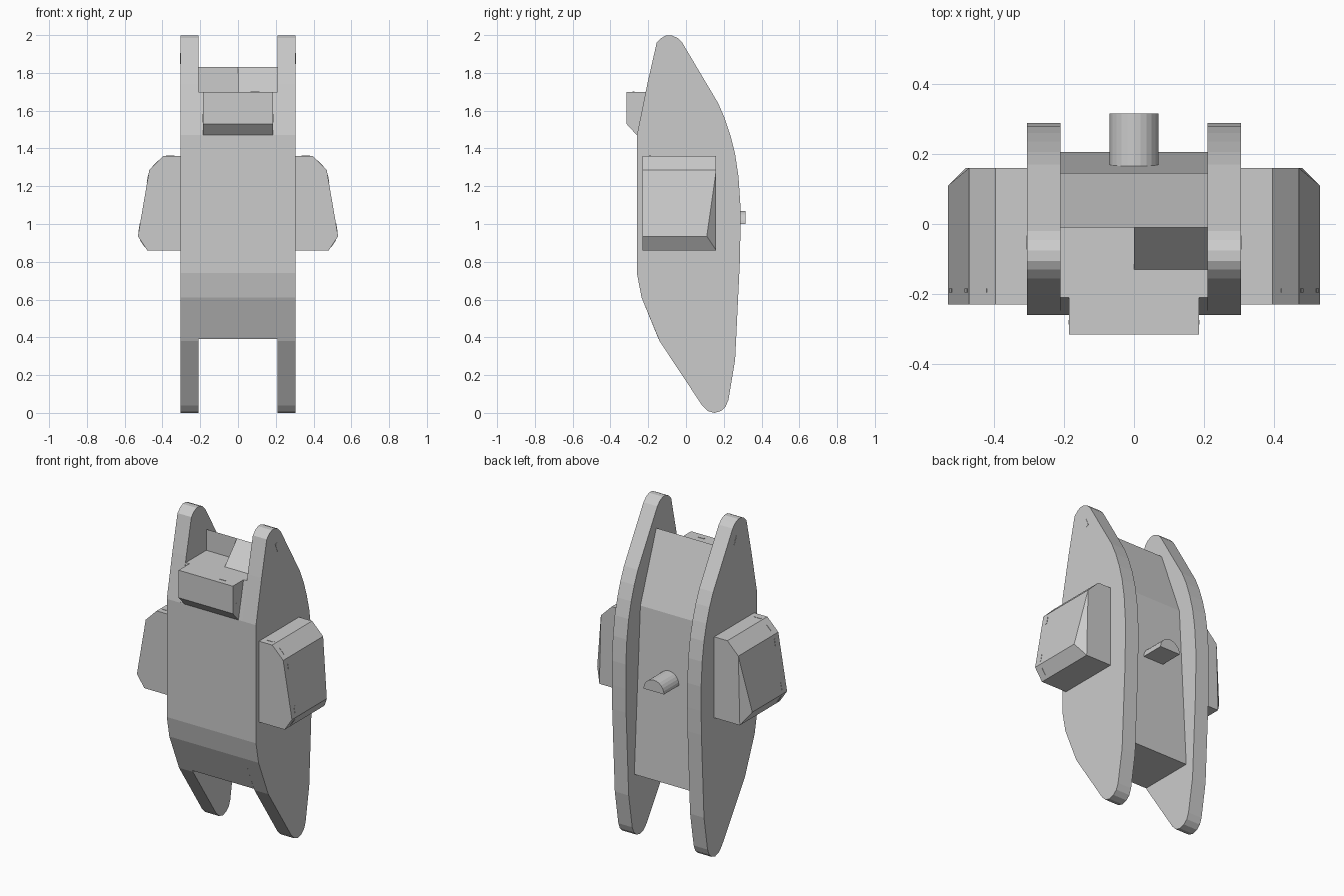
import bpy, bmesh
from math import sin, cos, pi, atan2
from mathutils import Matrix

if "Cube" in bpy.data.objects:
    bpy.data.objects.remove(bpy.data.objects["Cube"])


def prism(name, pts, a, b, axis='x'):
    """Extrude a 2D outline from a to b: (y, z) along x, or (x, z) along y."""
    place = (lambda p, t: (t, p[0], p[1])) if axis == 'x' else (lambda p, t: (p[0], t, p[1]))
    bm = bmesh.new()
    lo = [bm.verts.new(place(p, a)) for p in pts]
    hi = [bm.verts.new(place(p, b)) for p in pts]
    bm.faces.new(lo)
    bm.faces.new(hi)
    for i in range(len(pts)):
        j = (i + 1) % len(pts)
        bm.faces.new((lo[i], lo[j], hi[j], hi[i]))
    return finish(name, bm)


def finish(name, bm):
    bmesh.ops.recalc_face_normals(bm, faces=bm.faces)
    me = bpy.data.meshes.new(name)
    bm.to_mesh(me)
    bm.free()
    ob = bpy.data.objects.new(name, me)
    bpy.context.collection.objects.link(ob)
    return ob


def mirror(ob):
    ob.modifiers.new("mirror", 'MIRROR').use_axis[0] = True
    return ob


def slit(name, pos, size, angle=0, axis='Y'):
    """Thin vision slit lying on a surface."""
    bm = bmesh.new()
    bmesh.ops.create_cube(bm, size=1)
    m = Matrix.Translation(pos) @ Matrix.Rotation(angle, 4, axis) @ Matrix.Diagonal((*size, 1))
    bmesh.ops.transform(bm, matrix=m, verts=bm.verts)
    return finish(name, bm)


# Tall side plates with rounded tips
plate = [(-.205, 1.74), (-.155, 1.96), (-.13, 1.985), (-.105, 1.998), (-.075, 1.998),
         (-.045, 1.985), (-.02, 1.96), (.17, 1.64), (.205, 1.56), (.235, 1.47), (.26, 1.37),
         (.278, 1.25), (.288, 1.1), (.288, .95), (.285, .8), (.26, .28), (.225, .07),
         (.21, .033), (.185, .01), (.15, 0), (.115, .01), (.085, .04),
         (-.14, .38), (-.235, .61), (-.26, .74), (-.26, 1.47)]
mirror(prism("side_plate", plate, .21, .305))

# Hull between the plates
hull = [(-.26, .74), (-.26, 1.47), (-.21, 1.70), (-.01, 1.70), (-.01, 1.83),
        (.145, 1.41), (.205, .39), (-.145, .39), (-.235, .61)]
prism("hull", hull, -.21, .21)

# Ramp on one half of the cabin roof
prism("roof_ramp", [(-.13, 1.70), (-.01, 1.70), (-.01, 1.83)], 0, .21)

# Projecting front cabin
prism("front_cabin", [(-.315, 1.53), (-.315, 1.70), (-.2, 1.70), (-.2, 1.47), (-.26, 1.47)], -.185, .185)

# Side gun housings, rear outer corner cut back
outline = [(.305, 1.36), (.395, 1.36), (.47, 1.285), (.53, .935), (.48, .86), (.305, .86)]
bm = bmesh.new()
front = [bm.verts.new((x, -.23, z)) for x, z in outline]
back = [bm.verts.new((x, .11 if x == .53 else .16, z)) for x, z in outline]
bm.faces.new(front)
bm.faces.new(back[:3] + back[4:])
bm.faces.new(back[2:5])
for i in range(6):
    j = (i + 1) % 6
    bm.faces.new((front[i], front[j], back[j], back[i]))
mirror(finish("side_housing", bm))

# Half-round hood on the back
arc = [(.07 * cos(i * pi / 12), 1.0 + .07 * sin(i * pi / 12)) for i in range(13)]
prism("rear_hood", arc, .16, .315, 'y')

# Vision slits on the housings: x, z, length, and the slope of each face
slope = atan2(.345, .06)
for x, z, length, ang in ((.358, 1.36, .045, 0), (.435, 1.32, .045, pi / 4),
                          (.478, 1.238, .045, slope), (.522, .98, .045, slope),
                          (.505, .8975, .045, -atan2(.075, .05) + pi)):
    mirror(slit("housing_slit", (x, -.19, z), (length, .012, .004), ang))

# Slits on the cabin and marks near the plate tips
slit("cabin_roof_slit", (.09, -.277, 1.70), (.045, .01, .004))
mirror(slit("cabin_side_slit", (.185, -.28, 1.56), (.004, .012, .045)))
mirror(slit("plate_slit", (.305, -.053, 1.875), (.004, .02, .055), .4, 'X'))
